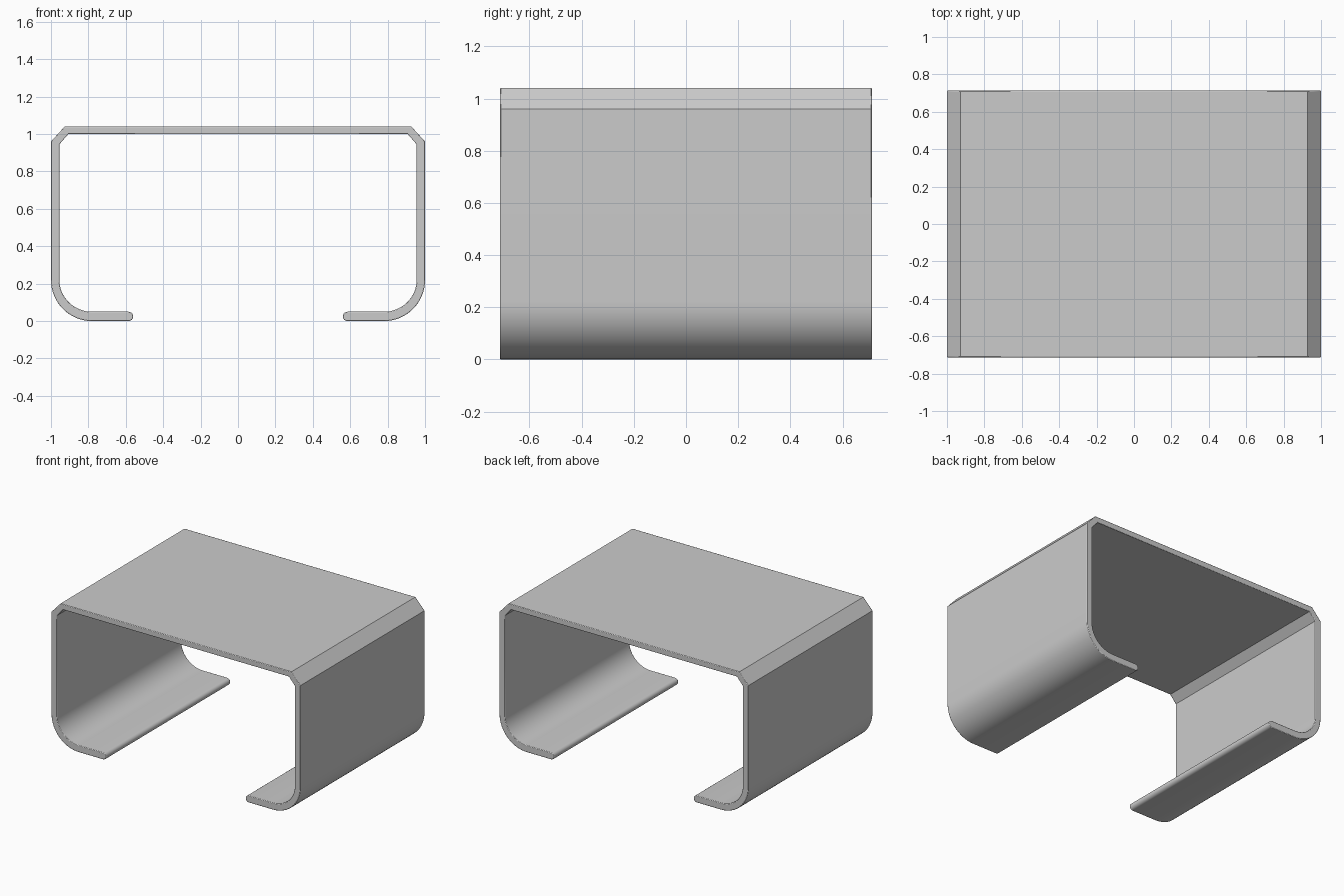
import bpy, bmesh
from math import sin, cos, pi, radians

if "Cube" in bpy.data.objects:
    bpy.data.objects.remove(bpy.data.objects["Cube"])

HALF_DEPTH = 0.713


def arc(cx, cz, rx, rz, a0, a1, n):
    """Points along an elliptical arc in the x-z plane, angles in degrees."""
    angles = [radians(a0 + (a1 - a0) * i / n) for i in range(n + 1)]
    return [(cx + rx * cos(a), cz + rz * sin(a)) for a in angles]


# Right half of the bent sheet section: outside down, round the lip, inside up
half = [(0.927, 1.04), (1.0, 0.96)]
half += arc(0.78, 0.22, 0.22, 0.22, 0, -90, 16)
half += arc(0.585, 0.025, 0.025, 0.025, 270, 90, 8)
half += arc(0.78, 0.22, 0.175, 0.17, -90, 0, 16)
half += [(0.955, 0.945), (0.907, 1.0)]
profile = half + [(-x, z) for x, z in reversed(half)]

# Extrude the section along y
bm = bmesh.new()
face = bm.faces.new([bm.verts.new((x, -HALF_DEPTH, z)) for x, z in profile])
result = bmesh.ops.extrude_face_region(bm, geom=[face])
new_verts = [v for v in result["geom"] if isinstance(v, bmesh.types.BMVert)]
bmesh.ops.translate(bm, verts=new_verts, vec=(0, 2 * HALF_DEPTH, 0))
bmesh.ops.recalc_face_normals(bm, faces=bm.faces)

mesh = bpy.data.meshes.new("channel_clip")
bm.to_mesh(mesh)
bm.free()
clip = bpy.data.objects.new("channel_clip", mesh)
bpy.context.collection.objects.link(clip)

# Slightly eased cut edges at the front and back
bevel = clip.modifiers.new("edge_easing", "BEVEL")
bevel.width = 0.004
bevel.segments = 2
bevel.limit_method = "ANGLE"
bevel.angle_limit = radians(60)

bpy.context.view_layer.objects.active = clip
clip.select_set(True)
bpy.ops.object.shade_smooth_by_angle(angle=radians(30))
